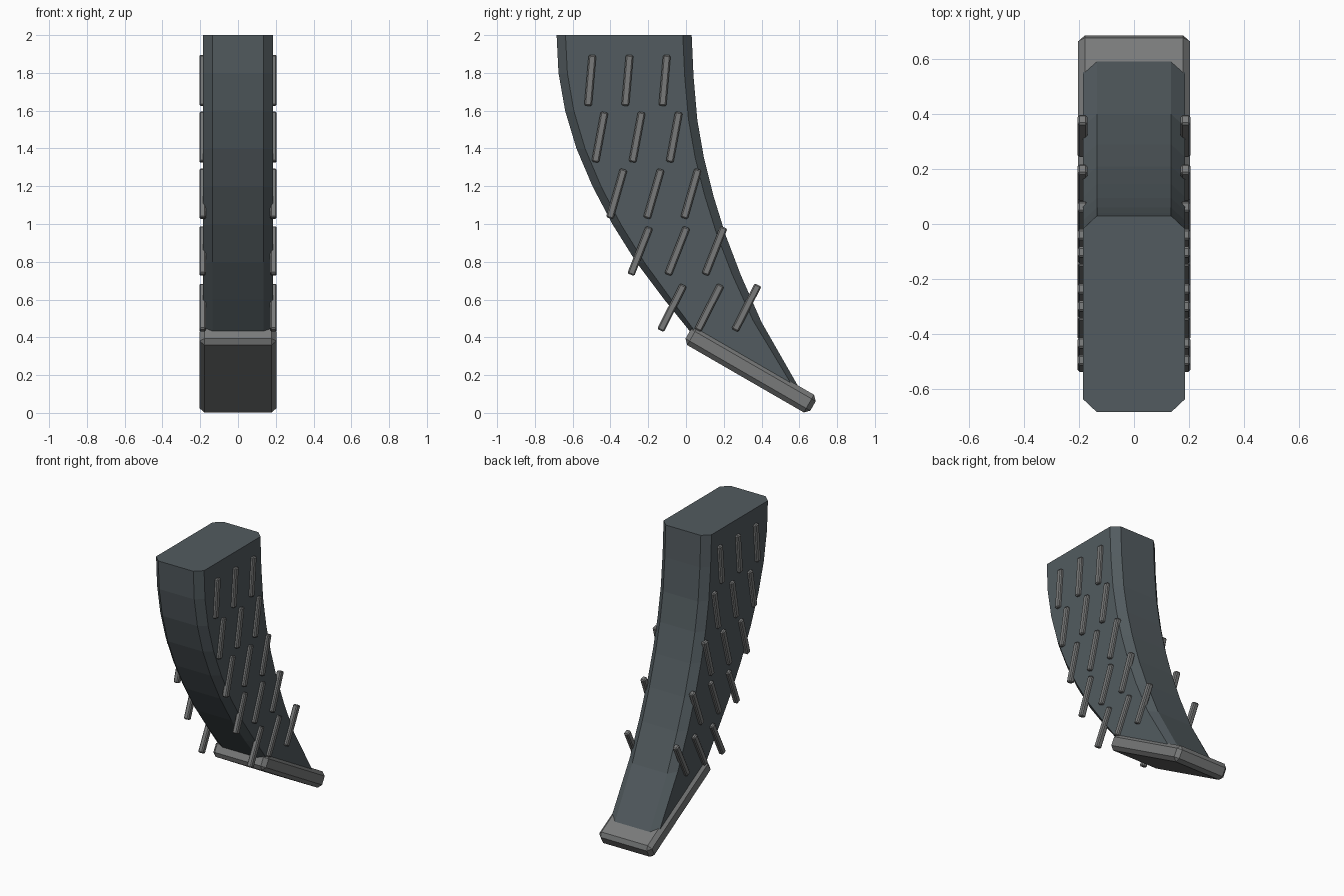
import bpy, bmesh, math
from mathutils import Vector

if "Cube" in bpy.data.objects:
    bpy.data.objects.remove(bpy.data.objects["Cube"])


def material(name, rgb):
    m = bpy.data.materials.new(name)
    m.diffuse_color = (*rgb, 1)
    m.use_nodes = True
    m.node_tree.nodes["Principled BSDF"].inputs["Base Color"].default_value = m.diffuse_color
    return m


slate = material("slate body", (0.085, 0.105, 0.115))
grey = material("mid grey", (0.19, 0.195, 0.195))


def finish(name, bm, mat):
    bmesh.ops.recalc_face_normals(bm, faces=bm.faces)
    me = bpy.data.meshes.new(name)
    bm.to_mesh(me)
    bm.free()
    me.materials.append(mat)
    ob = bpy.data.objects.new(name, me)
    bpy.context.collection.objects.link(ob)
    return ob


def bevelled_box(name, size, loc, tilt, bevel, mat):
    bm = bmesh.new()
    bmesh.ops.create_cube(bm, size=1)
    bmesh.ops.scale(bm, vec=size, verts=bm.verts)
    bmesh.ops.bevel(bm, geom=bm.edges[:], offset=bevel, segments=1, affect='EDGES')
    ob = finish(name, bm, mat)
    ob.location = loc
    ob.rotation_euler.x = math.radians(tilt)
    return ob


# Curved body: chamfered sections lofted between the front and back edge curves (y, z)
front = [(-.685, 2), (-.675, 1.8), (-.64, 1.6), (-.58, 1.4), (-.495, 1.2),
         (-.39, 1.0), (-.265, .8), (-.115, .6), (.03, .42)]
back = [(.03, 2), (.04, 1.78), (.06, 1.55), (.095, 1.35), (.145, 1.15),
        (.21, .94), (.29, .73), (.40, .48), (.60, .13)]
W, N, C = 0.185, 0.135, 0.047
bm = bmesh.new()
rings = []
for f, b in zip(front, back):
    f, b = Vector(f), Vector(b)
    d = (b - f).normalized() * C
    half = [(N, f), (W, f + d), (W, b - d), (N, b)]
    section = half + [(-x, p) for x, p in reversed(half)]
    rings.append([bm.verts.new((x, p.x, p.y)) for x, p in section])
for r, s in zip(rings, rings[1:]):
    for i in range(8):
        j = (i + 1) % 8
        bm.faces.new((r[i], r[j], s[j], s[i]))
bm.faces.new(rings[0])
bm.faces.new(rings[-1])
finish("curved_body", bm, slate)

# Tilted base plate
bevelled_box("base_plate", (0.406, 0.763, 0.108), (0, 0.342, 0.2275), -30, 0.025, grey)

# Grip ribs: five rows of three on both sides, leaning more toward the bottom
rows = [(-.507, 1.76, 5), (-.456, 1.46, 10.5), (-.367, 1.16, 16),
        (-.243, .857, 21.5), (-.074, .557, 27)]
for side in (-1, 1):
    for y, z, tilt in rows:
        for k in range(3):
            bevelled_box("grip_rib", (0.035, 0.04, 0.27),
                         (side * 0.1875, y + 0.197 * k, z), -tilt, 0.007, grey)
